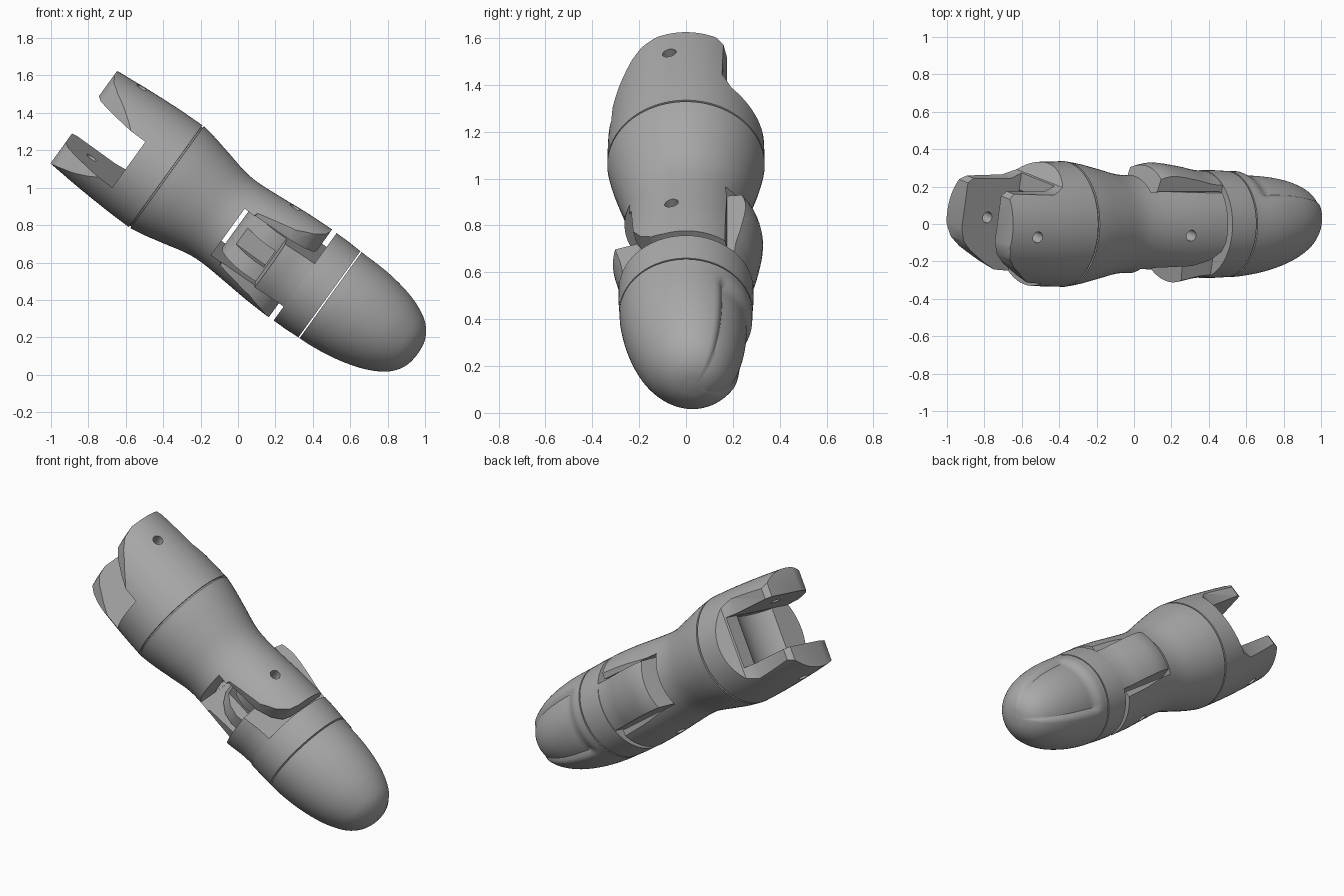
import bpy, bmesh, math
from mathutils import Matrix, Vector

cube = bpy.data.objects.get("Cube")
if cube:
    bpy.data.objects.remove(cube, do_unlink=True)

# Local frame: X runs along the finger, Y to its back, Z along the hinge pins
FRAME = (Matrix.Translation((0.371, 0, 0.515))
         @ Matrix.Rotation(math.radians(35.8), 4, 'Y')
         @ Matrix.Rotation(math.radians(13), 4, 'X'))

grey = bpy.data.materials.new("plain_grey")
grey.use_nodes = True
grey.diffuse_color = (0.4, 0.4, 0.4, 1)
grey.node_tree.nodes["Principled BSDF"].inputs["Base Color"].default_value = (0.4, 0.4, 0.4, 1)


def make(name, bm):
    bmesh.ops.recalc_face_normals(bm, faces=bm.faces)
    mesh = bpy.data.meshes.new(name)
    bm.to_mesh(mesh)
    bm.free()
    ob = bpy.data.objects.new(name, mesh)
    bpy.context.collection.objects.link(ob)
    return ob


def loft(name, stations, segs=72, shape=None):
    """Round body through (position, radius) stations along X."""
    bm = bmesh.new()
    rings = []
    for u, r in stations:
        ring = []
        for i in range(segs):
            a = 2 * math.pi * i / segs
            p = Vector((u, r * math.cos(a), r * math.sin(a)))
            ring.append(bm.verts.new(shape(p, a) if shape else p))
        rings.append(ring)
    for r0, r1 in zip(rings, rings[1:]):
        for i in range(segs):
            j = (i + 1) % segs
            bm.faces.new((r0[i], r0[j], r1[j], r1[i]))
    bm.faces.new(rings[0])
    bm.faces.new(rings[-1])
    return make(name, bm)


def prism(name, outline, half):
    """Side outline (X, Y) extruded along the hinge direction."""
    bm = bmesh.new()
    face = bm.faces.new([bm.verts.new((u, w, -half)) for u, w in outline])
    new = bmesh.ops.extrude_face_region(bm, geom=[face])["geom"]
    verts = [v for v in new if isinstance(v, bmesh.types.BMVert)]
    bmesh.ops.translate(bm, verts=verts, vec=(0, 0, 2 * half))
    return make(name, bm)


def pin(u, w, radius, half):
    ring = [(u + radius * math.cos(math.tau * i / 40),
             w + radius * math.sin(math.tau * i / 40)) for i in range(40)]
    return prism("pin_cutter", ring, half)


def box(u0, u1, w0, w1, half):
    return prism("box_cutter", [(u0, w0), (u1, w0), (u1, w1), (u0, w1)], half)


def boolean(ob, tool, operation):
    mod = ob.modifiers.new("cut", 'BOOLEAN')
    mod.operation, mod.solver, mod.object = operation, 'EXACT', tool
    graph = bpy.context.evaluated_depsgraph_get()
    mesh = bpy.data.meshes.new_from_object(ob.evaluated_get(graph))
    ob.modifiers.clear()
    ob.data = mesh
    bpy.data.objects.remove(tool, do_unlink=True)


def smooth_path(points, steps=4):
    """Rounded path through the points."""
    pts = [Vector(p) for p in points]
    pts = [pts[0]] + pts + [pts[-1]]
    out = []
    for a, b, c, d in zip(pts, pts[1:], pts[2:], pts[3:]):
        for k in range(steps):
            t = k / steps
            out.append(0.5 * (2 * b + (c - a) * t + (2 * a - 5 * b + 4 * c - d) * t * t
                              + (3 * b - a - 3 * c + d) * t ** 3))
    return [tuple(p) for p in out + [pts[-1]]]


def finish(ob):
    ob.matrix_world = FRAME
    ob.data.materials.clear()
    ob.data.materials.append(grey)
    bpy.ops.object.select_all(action='DESELECT')
    ob.select_set(True)
    bpy.context.view_layer.objects.active = ob
    bpy.ops.object.shade_smooth_by_angle(angle=math.radians(32))


PROXIMAL, DISTAL = -1.315, -0.275      # hinge positions

# Middle segment: round body with a fork at both ends and a seam groove
rear = smooth_path([(-1.475, 0.305), (-1.3, 0.32), (-1.1, 0.332), (-0.935, 0.336)])
fore = smooth_path([(-0.925, 0.336), (-0.84, 0.322), (-0.72, 0.295), (-0.6, 0.268),
                    (-0.5, 0.262), (-0.35, 0.272), (-0.2, 0.284), (-0.045, 0.29)])
segment = loft("middle_segment", rear + [(-0.934, 0.326), (-0.926, 0.326)] + fore)
side = prism("fork_outline", [
    (-1.474, 0.19), (-1.44, 0.215), (-1.19, 0.215), (-1.12, 0.25), (-1.04, 0.4),
    (-0.5, 0.4), (-0.48, 0.215), (-0.046, 0.215), (-0.046, -0.03), (-0.06, -0.09),
    (-0.11, -0.14), (-0.2, -0.18), (-0.42, -0.2), (-0.52, -0.4), (-1.1, -0.4),
    (-1.2, -0.3), (-1.3, -0.245), (-1.4, -0.18), (-1.45, -0.13), (-1.474, -0.06)], 0.5)
boolean(segment, side, 'INTERSECT')
for tool in (box(-1.6, -1.13, -0.5, 0.5, 0.155), pin(PROXIMAL, 0, 0.24, 0.153),
             box(-0.49, 0.2, -0.5, 0.5, 0.157), pin(DISTAL, 0.02, 0.24, 0.155),
             pin(PROXIMAL, 0, 0.03, 0.6), pin(DISTAL, 0, 0.03, 0.6)):
    boolean(segment, tool, 'DIFFERENCE')
finish(segment)

# Knuckle: collar with a tongue that sits in the front fork
tongue = loft("knuckle_tongue", smooth_path([(-0.5, 0.29), (-0.36, 0.328), (-0.2, 0.312),
                                             (-0.08, 0.29), (0.05, 0.282)]))
outline = prism("tongue_outline", [
    (0.04, -0.4), (-0.19, -0.4), (-0.215, -0.15), (-0.28, -0.16), (-0.35, -0.145),
    (-0.41, -0.1), (-0.45, -0.04), (-0.465, 0.04), (-0.46, 0.12), (-0.4, 0.4),
    (0.04, 0.4)], 0.145)
boolean(tongue, outline, 'INTERSECT')
boolean(tongue, box(-0.6, -0.225, -0.5, -0.09, 0.055), 'DIFFERENCE')
boolean(tongue, pin(DISTAL, 0, 0.03, 0.6), 'DIFFERENCE')
collar = loft("knuckle", [(-0.015, 0.288), (0.06, 0.288), (0.145, 0.284)])
boolean(collar, tongue, 'UNION')
finish(collar)


# Fingertip: domed cap with a sunken nail on its back
def nail(p, angle):
    a = (angle + math.pi) % math.tau - math.pi
    across = min(1, max(0, (0.82 - abs(a)) / 0.09))
    along = min(1, max(0, (p.x - 0.21) / 0.05))
    depth = 1 - 0.085 * across * along
    drift = 0.035 * max(0, (p.x - 0.2) / 0.5)
    return Vector((p.x, p.y * depth + drift, p.z * depth + 0.3 * drift))


cap = loft("fingertip", smooth_path([
    (0.153, 0.284), (0.25, 0.28), (0.35, 0.27), (0.457, 0.249), (0.547, 0.22),
    (0.63, 0.176), (0.68, 0.125), (0.706, 0.07), (0.714, 0.015)], 5), 96, nail)
finish(cap)
